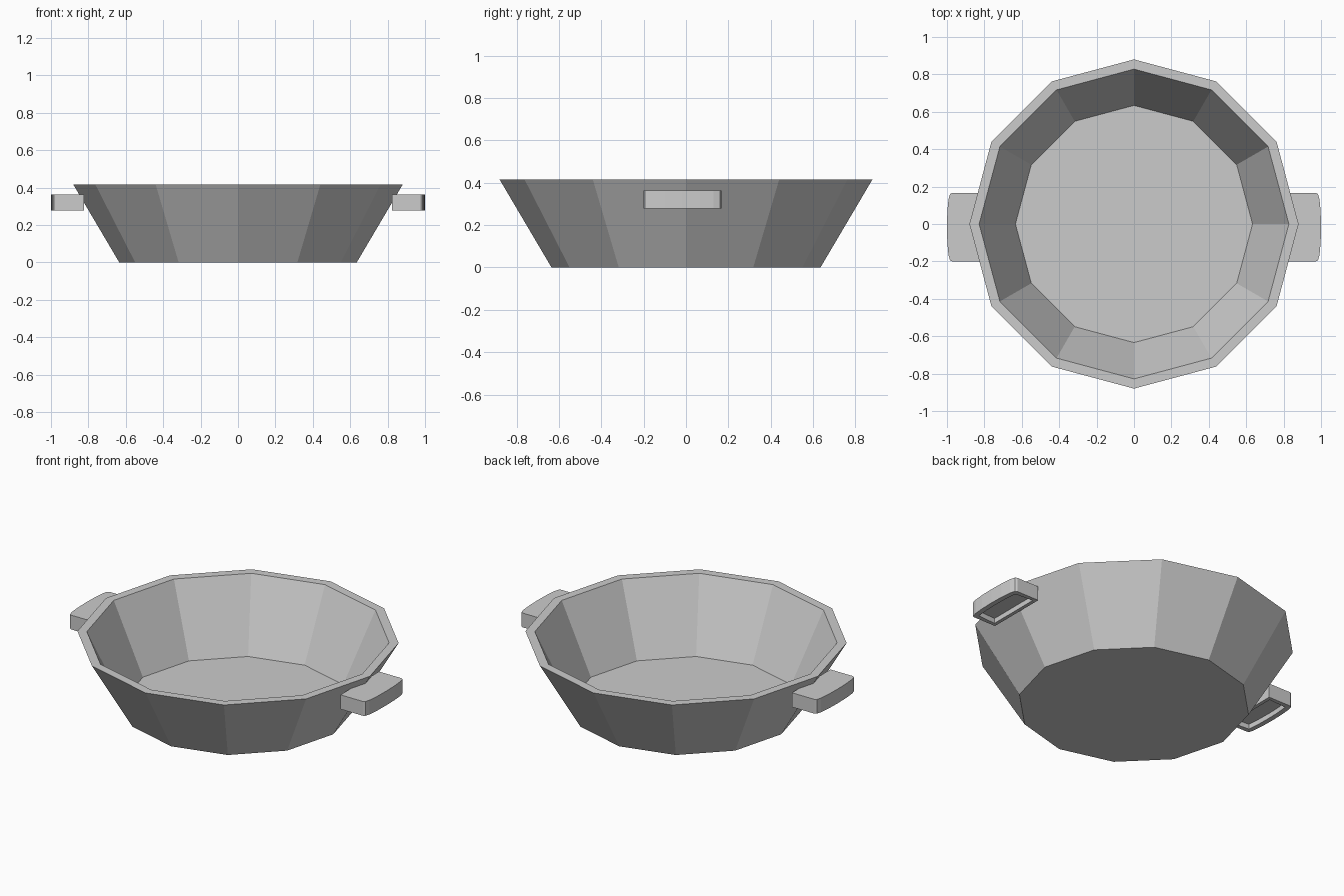
import bpy, bmesh, math

if "Cube" in bpy.data.objects:
    bpy.data.objects.remove(bpy.data.objects["Cube"])


def make_object(name, bm):
    bmesh.ops.recalc_face_normals(bm, faces=bm.faces[:])
    mesh = bpy.data.meshes.new(name)
    bm.to_mesh(mesh)
    bm.free()
    obj = bpy.data.objects.new(name, mesh)
    bpy.context.collection.objects.link(obj)
    return obj


# Bowl: twelve-sided, wall tapering to a thin floor
SIDES = 12
bm = bmesh.new()
profile = [(0.635, 0.0), (0.88, 0.415), (0.828, 0.415), (0.634, 0.004)]
rings = []
for r, z in profile:
    rings.append([bm.verts.new((r * math.cos(i * math.tau / SIDES),
                                r * math.sin(i * math.tau / SIDES), z))
                  for i in range(SIDES)])
for a, b in zip(rings, rings[1:]):
    for i in range(SIDES):
        j = (i + 1) % SIDES
        bm.faces.new((a[i], a[j], b[j], b[i]))
bm.faces.new(rings[0][::-1])
bm.faces.new(rings[-1])
make_object("bowl", bm)


# Handles: flat blocks with rounded outer corners, hollowed from below
def make_handle(name, side):
    outline = [(0.823, -0.2), (0.972, -0.2), (0.984, -0.194), (0.992, -0.165),
               (0.998, -0.1), (1.0, -0.017), (0.998, 0.066), (0.992, 0.131),
               (0.984, 0.16), (0.972, 0.167), (0.823, 0.167)]
    bm = bmesh.new()
    low = [bm.verts.new((side * x, y, 0.278)) for x, y in outline]
    base = bm.faces.new(low)
    top = [bm.verts.new((side * x, y, 0.364)) for x, y in outline]
    bm.faces.new(top)
    for i in range(len(low)):
        j = (i + 1) % len(low)
        bm.faces.new((low[i], low[j], top[j], top[i]))
    bmesh.ops.recalc_face_normals(bm, faces=bm.faces[:])
    bmesh.ops.inset_region(bm, faces=[base], thickness=0.03)
    rim = list(base.verts)
    new = bmesh.ops.extrude_discrete_faces(bm, faces=[base])["faces"][0]
    bmesh.ops.translate(bm, verts=list(new.verts), vec=(0, 0, 0.03))
    bmesh.ops.remove_doubles(bm, verts=bm.verts[:], dist=0.0005)
    make_object(name, bm)


make_handle("right_handle", 1)
make_handle("left_handle", -1)
